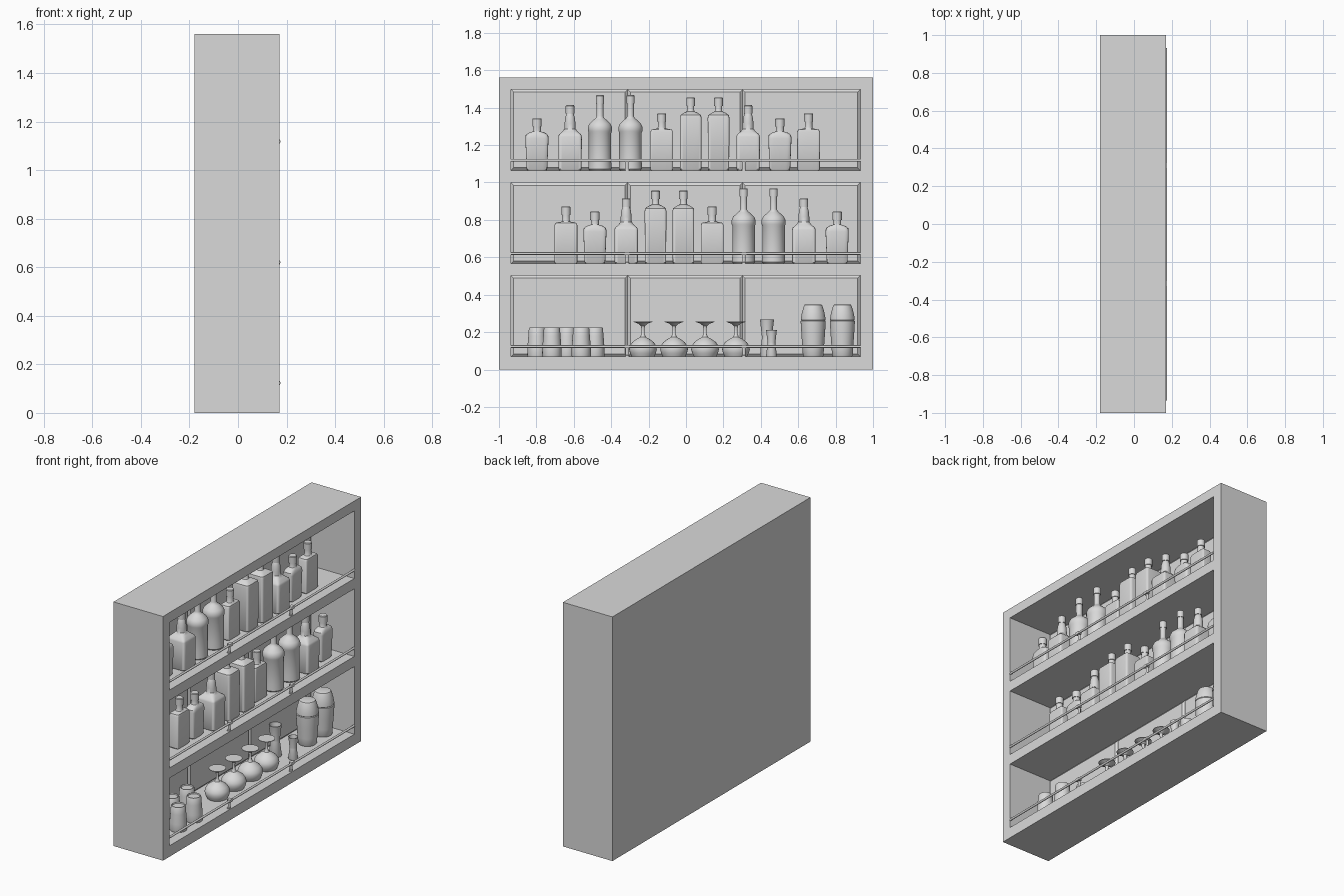
import bpy, bmesh, math
from mathutils import Matrix

if "Cube" in bpy.data.objects:
    bpy.data.objects.remove(bpy.data.objects["Cube"])

grey = bpy.data.materials.new("plain grey")
grey.diffuse_color = (0.7, 0.7, 0.7, 1)
grey.use_nodes = True
grey.node_tree.nodes["Principled BSDF"].inputs["Base Color"].default_value = grey.diffuse_color


def add(name, mesh, loc=(0, 0, 0)):
    ob = bpy.data.objects.new(name, mesh)
    ob.location = loc
    bpy.context.collection.objects.link(ob)
    return ob


def finish(name, bm, smooth=True):
    bmesh.ops.recalc_face_normals(bm, faces=bm.faces[:])
    me = bpy.data.meshes.new(name)
    bm.to_mesh(me)
    bm.free()
    me.materials.append(grey)
    if smooth:
        me.shade_smooth()
        me.set_sharp_from_angle(angle=math.radians(35))
    return me


def box(name, lo, hi, inset=0):
    """Box; inset shrinks the +x face to make a raised panel."""
    bm = bmesh.new()
    bmesh.ops.create_cube(bm, size=1)
    for v in bm.verts:
        front = v.co.x > 0
        for i in range(3):
            s = 1 if v.co[i] > 0 else -1
            v.co[i] = (hi[i] if s > 0 else lo[i]) - (s * inset if front and i else 0)
    return add(name, finish(name, bm, False))


def loft(name, rings, n=32):
    """Closed solid from rings (z, half width y, half depth x, squareness); 2 is round."""
    bm = bmesh.new()
    loops = []
    for z, ry, rx, p in rings:
        loop = []
        for k in range(n):
            a = 2 * math.pi * k / n
            c, s = math.cos(a), math.sin(a)
            loop.append(bm.verts.new((rx * math.copysign(abs(c) ** (2 / p), c),
                                      ry * math.copysign(abs(s) ** (2 / p), s), z)))
        loops.append(loop)
    for a, b in zip(loops, loops[1:]):
        for k in range(n):
            bm.faces.new((a[k], a[(k + 1) % n], b[(k + 1) % n], b[k]))
    bm.faces.new(loops[0][::-1])
    bm.faces.new(loops[-1])
    return finish(name, bm)


def lathe(name, profile, n=32):
    return loft(name, [(z, r, r, 2) for r, z in profile], n)


def neck(r, z0, z1):
    """Bottle neck with a slightly wider cap."""
    zc = z1 - 0.045
    return [(z, q, q, 2) for z, q in ((z0, r), (zc, r), (zc, r + .004),
                                      (z1 - .004, r + .004), (z1, r + .001))]


# Cabinet with three recessed bays
bays = [0.07, 0.567, 1.065]
BAY_H, Y0, Y1, BACK = 0.432, -0.935, 0.932, -0.14
cabinet = box("cabinet", (-0.18, -1, 0), (0.17, 1, 1.56))
for z in bays:
    cutter = box("bay_cutter", (BACK, Y0, z), (0.4, Y1, z + BAY_H))
    cutter.hide_render = True
    cutter.hide_viewport = True
    mod = cabinet.modifiers.new("bay", 'BOOLEAN')
    mod.operation = 'DIFFERENCE'
    mod.solver = 'EXACT'
    mod.object = cutter

# Back panels, guard rails and their posts
for z in bays:
    for a, b in ((Y0, -0.312), (-0.312, 0.302), (0.302, Y1)):
        box("back_panel", (BACK, a, z), (BACK + 0.012, b, z + BAY_H), 0.014)
    bm = bmesh.new()
    bmesh.ops.create_cone(bm, cap_ends=True, segments=12, radius1=.007, radius2=.007,
                          depth=Y1 - Y0, matrix=Matrix.Rotation(math.pi / 2, 4, 'X'))
    add("guard_rail", finish("guard_rail", bm), (0.168, (Y0 + Y1) / 2, z + 0.053))
    for y in (-0.315, 0.31):
        post = lathe("rail_post", [(.012, 0), (.012, .006), (.008, .008), (.008, .052)], 12)
        add("rail_post", post, (0.158, y, z))
        box("rail_clip", (0.152, y - .014, z + .044), (0.174, y + .014, z + .061))

# Bottle shapes
flask = loft("flask_bottle", [(0, .050, .027, 5), (.006, .055, .031, 5), (.17, .062, .035, 5),
                              (.188, .060, .033, 4), (.20, .045, .027, 3), (.207, .023, .022, 2)]
             + neck(.021, .212, .278))
bulb = loft("bulb_neck_bottle", [(0, .058, .058, 9), (.006, .062, .062, 9), (.18, .063, .063, 9),
                                 (.192, .059, .059, 8), (.208, .040, .040, 4), (.222, .030, .030, 2),
                                 (.25, .029, .029, 2), (.28, .026, .026, 2), (.30, .020, .020, 2)]
            + neck(.019, .302, .348))
drum = loft("round_bottle", [(0, .055, .055, 2), (.008, .062, .062, 2), (.05, .060, .060, 2),
                             (.20, .060, .060, 2), (.21, .064, .064, 2), (.232, .064, .064, 2),
                             (.25, .056, .056, 2), (.272, .032, .032, 2), (.28, .022, .022, 2)]
            + neck(.018, .29, .402))
slab = loft("flat_bottle", [(0, .057, .030, 10), (.005, .061, .033, 10), (.205, .061, .033, 10),
                            (.217, .055, .030, 8), (.224, .023, .022, 2)]
            + neck(.020, .23, .305))
tall = loft("tall_square_bottle", [(0, .053, .053, 10), (.006, .057, .057, 10), (.28, .058, .058, 10),
                                   (.295, .055, .055, 8), (.308, .036, .036, 4), (.314, .022, .022, 2)]
            + neck(.019, .32, .39))

# Bottle rows on the upper two shelves
rows = {
    1.065: ((-.797, flask), (-.62, bulb), (-.46, drum), (-.297, drum), (-.13, slab),
            (.025, tall), (.174, tall), (.332, bulb), (.502, flask), (.655, slab)),
    0.567: ((-.642, slab), (-.487, flask), (-.32, bulb), (-.163, tall), (-.014, tall),
            (.14, slab), (.308, drum), (.468, drum), (.63, bulb), (.808, flask)),
}
for z, row in rows.items():
    for y, mesh in row:
        add(mesh.name, mesh, (0.035, y, z))

# Glassware and bar tools on the bottom shelf
Z = bays[0]
tumbler = lathe("tumbler", [(.050, 0), (.052, .006), (.051, .05), (.046, .11), (.043, .15),
                            (.040, .155), (.036, .155), (.033, .149)], 24)
for x, y in ((-.02, -.797), (.08, -.717), (-.02, -.637), (.08, -.56), (-.02, -.487)):
    add("tumbler", tumbler, (x, y, Z))

snifter = lathe("upturned_snifter", [(.060, 0), (.069, .018), (.074, .038), (.071, .056), (.058, .076),
                                     (.036, .092), (.016, .103), (.009, .118), (.008, .145), (.011, .163),
                                     (.024, .175), (.050, .184), (.050, .187)])
for y in (-.23, -.064, .102, .267):
    add("upturned_snifter", snifter, (0.015, y, Z))


def jigger(h, r):
    return lathe("jigger", [(r * .95, 0), (r, .004), (r * .72, h * .48), (r * .72, h * .54),
                            (r * .98, h - .003), (r, h), (r * .9, h), (r * .65, h * .6)])


add("large_jigger", jigger(.198, .038), (-.04, .433, Z))
add("small_jigger", jigger(.14, .029), (.07, .457, Z))

shaker = lathe("shaker", [(.052, 0), (.055, .005), (.058, .05), (.063, .12), (.067, .185), (.067, .19),
                          (.063, .193), (.066, .196), (.066, .202), (.060, .235), (.051, .266),
                          (.046, .276), (.040, .278)])
for y in (.68, .836):
    add("shaker", shaker, (0.015, y, Z))
